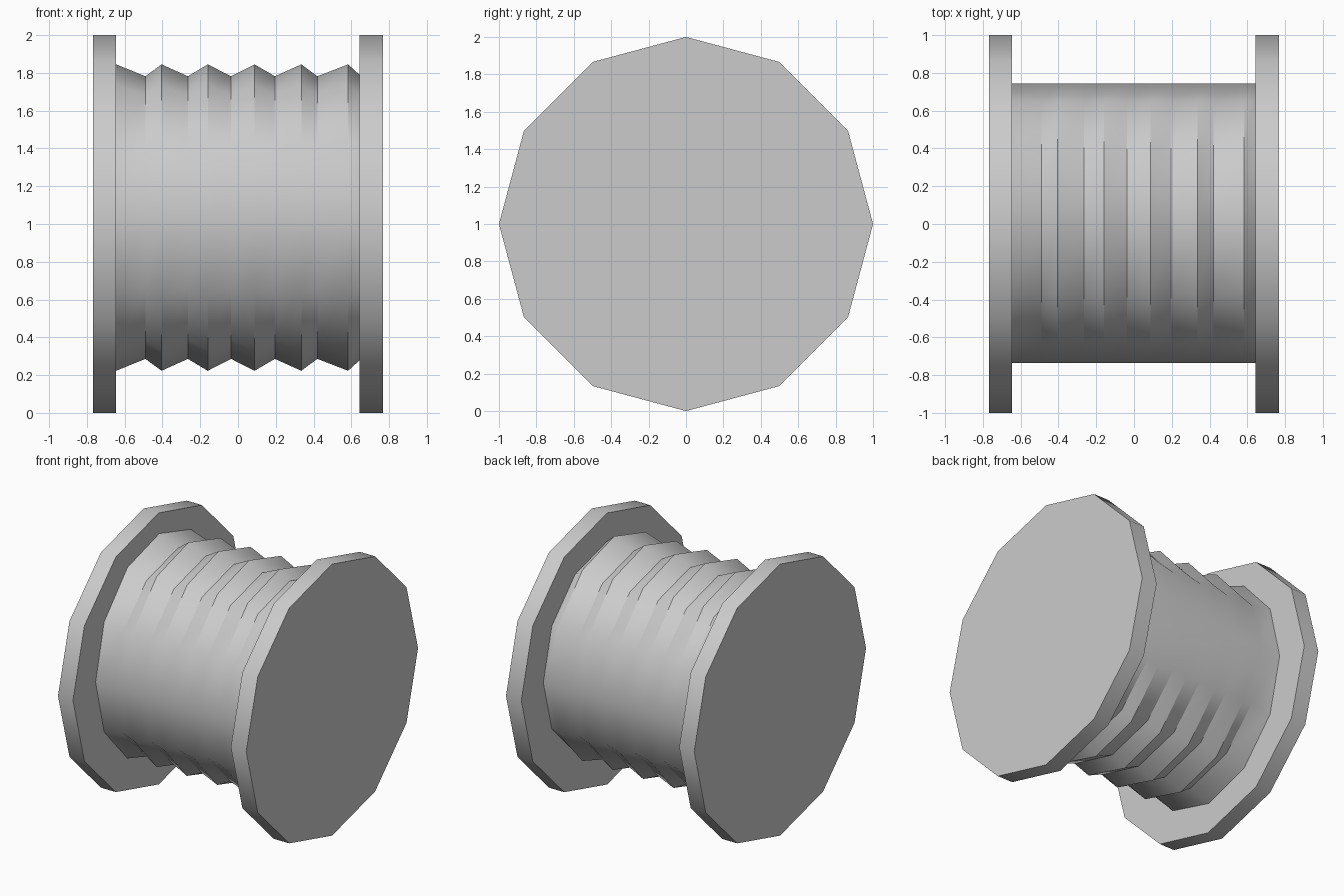
import bpy
import bmesh
from math import sin, cos, pi

if "Cube" in bpy.data.objects:
    bpy.data.objects.remove(bpy.data.objects["Cube"])

SIDES = 12

grey = bpy.data.materials.new("plain_grey")
colour = (0.6, 0.6, 0.6, 1)
grey.use_nodes = True
grey.diffuse_color = colour
grey.node_tree.nodes["Principled BSDF"].inputs["Base Color"].default_value = colour


def loft(name, rings, centre, sharp_rule, capped):
    """Skin rings of (x, y radius, z radius) along the x axis."""
    bm = bmesh.new()
    loops = []
    for x, ry, rz in rings:
        angles = [2 * pi * i / SIDES for i in range(SIDES)]
        loops.append([bm.verts.new((x, ry * sin(a), rz * cos(a))) for a in angles])
    for a, b in zip(loops, loops[1:]):
        for i in range(SIDES):
            j = (i + 1) % SIDES
            bm.faces.new((a[i], a[j], b[j], b[i]))
    if capped:
        bm.faces.new(loops[0])
        bm.faces.new(loops[-1])
    bmesh.ops.recalc_face_normals(bm, faces=bm.faces)
    for f in bm.faces:
        f.smooth = True
    # Only edges running around a ring may be hard
    for e in bm.edges:
        p, q = (v.co for v in e.verts)
        if abs(p.x - q.x) < 1e-4 and sharp_rule((p + q) / 2):
            e.smooth = False
    mesh = bpy.data.meshes.new(name)
    bm.to_mesh(mesh)
    bm.free()
    mesh.materials.append(grey)
    obj = bpy.data.objects.new(name, mesh)
    obj.location = centre
    bpy.context.collection.objects.link(obj)
    return obj


# End flanges
for name, x0, x1 in (("right_flange", -0.767, -0.645), ("left_flange", 0.642, 0.767)):
    loft(name, [(x0, 1, 1), (x1, 1, 1)], (0, 0, 1), lambda m: True, True)

# Corrugated drum: ridges and valleys alternate, swelling only vertically
stations = [-0.645, -0.49, -0.405, -0.265, -0.16, -0.037,
            0.088, 0.195, 0.335, 0.42, 0.583]
rings = [(x, 0.74, 0.748 if i % 2 else 0.811) for i, x in enumerate(stations)]
rings.append((0.642, 0.74, 0.757))
loft("corrugated_drum", rings, (0, 0.004, 1.034), lambda m: abs(m.z) > 0.45, False)
